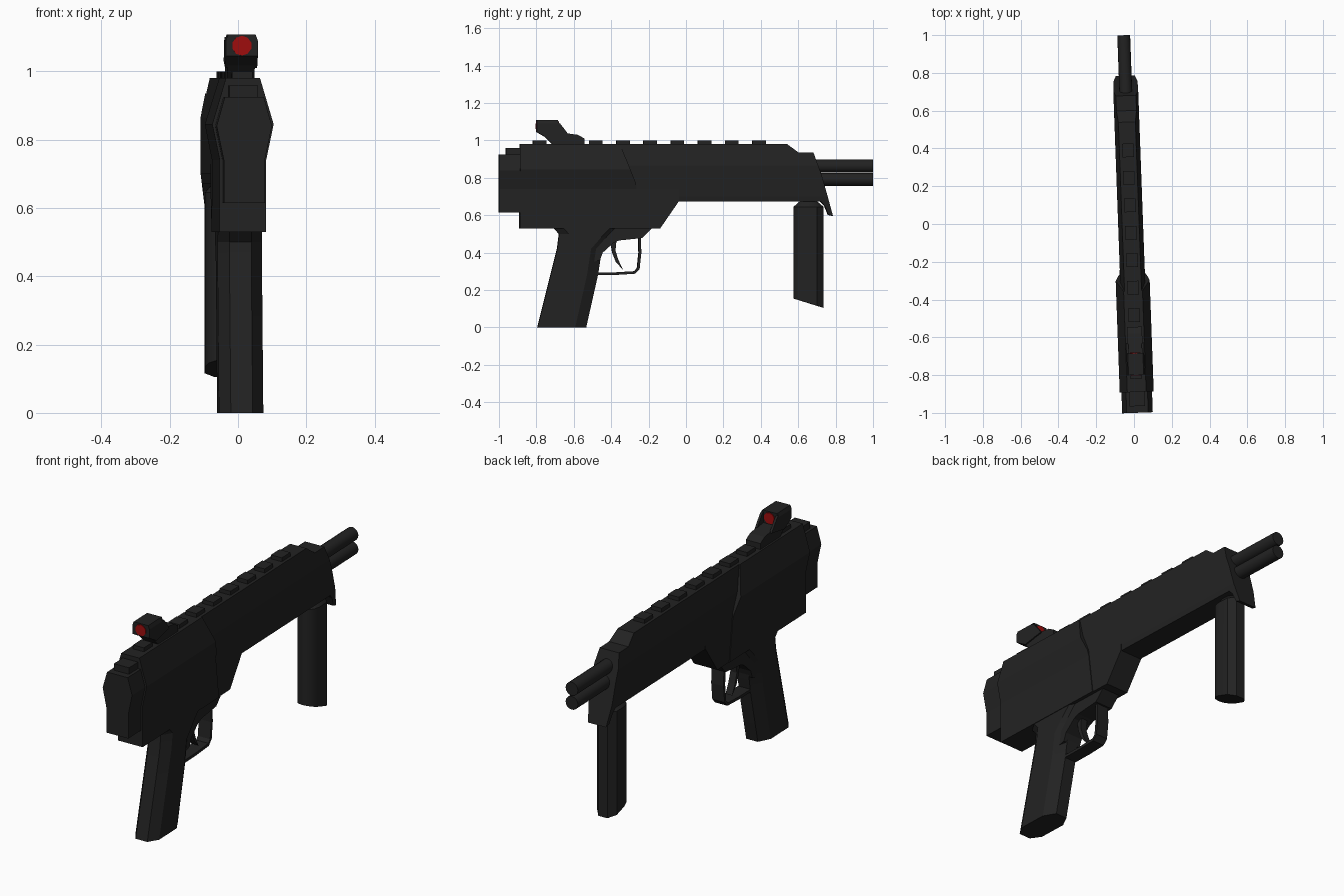
import bpy, bmesh, math
from mathutils import Matrix, Vector

if "Cube" in bpy.data.objects:
    bpy.data.objects.remove(bpy.data.objects["Cube"])

# The whole model is turned slightly about z and shifted
PLACE = Matrix.Translation((-0.018, 0, 0)) @ Matrix.Rotation(0.0365, 4, 'Z')


def material(name, rgb):
    m = bpy.data.materials.new(name)
    m.diffuse_color = (*rgb, 1)
    m.use_nodes = True
    m.node_tree.nodes["Principled BSDF"].inputs["Base Color"].default_value = m.diffuse_color
    return m


BLACK = material("matte_black", (0.016, 0.016, 0.016))
RED = material("lens_red", (0.35, 0.004, 0.004))


def finish(name, bm, mat=BLACK, angle=None):
    bmesh.ops.recalc_face_normals(bm, faces=bm.faces[:])
    bm.transform(PLACE)
    mesh = bpy.data.meshes.new(name)
    bm.to_mesh(mesh)
    bm.free()
    mesh.materials.append(mat)
    if angle:
        mesh.shade_smooth()
        mesh.set_sharp_from_angle(angle=math.radians(angle))
    obj = bpy.data.objects.new(name, mesh)
    bpy.context.collection.objects.link(obj)
    return obj


def half_width(table, z):
    """Piecewise linear half width at height z."""
    if z <= table[0][0]:
        return table[0][1]
    for (z0, w0), (z1, w1) in zip(table, table[1:]):
        if z <= z1:
            return w0 + (w1 - w0) * (z - z0) / (z1 - z0)
    return table[-1][1]


def slab(name, profile, width, x=0.0, angle=None):
    """Side profile (y, z) extruded in x; width is a number or (z, half width) table."""
    table = width if isinstance(width, list) else [(0, width)]
    bm = bmesh.new()
    left = [bm.verts.new((-1, y, z)) for y, z in profile]
    right = [bm.verts.new((1, y, z)) for y, z in profile]
    bm.faces.new(left)
    bm.faces.new(right[::-1])
    n = len(profile)
    for i in range(n):
        j = (i + 1) % n
        bm.faces.new((left[i], right[i], right[j], left[j]))
    for z, _ in table[1:-1]:
        bmesh.ops.bisect_plane(bm, geom=bm.verts[:] + bm.edges[:] + bm.faces[:],
                               plane_co=(0, 0, z), plane_no=(0, 0, 1), dist=1e-5)
    for v in bm.verts:
        v.co.x = x + v.co.x * half_width(table, v.co.z)
    return finish(name, bm, angle=angle)


def box(name, y0, y1, z0, z1, w):
    return slab(name, [(y0, z0), (y1, z0), (y1, z1), (y0, z1)], w)


def loft(name, rings, angle=None):
    """Skin over closed rings that all have the same number of points."""
    bm = bmesh.new()
    rows = [[bm.verts.new(p) for p in r] for r in rings]
    n = len(rows[0])
    for a, b in zip(rows, rows[1:]):
        for i in range(n):
            j = (i + 1) % n
            bm.faces.new((a[i], a[j], b[j], b[i]))
    bm.faces.new(rows[0][::-1])
    bm.faces.new(rows[-1])
    return finish(name, bm, angle=angle)


def rod(name, y0, y1, z, r, sides, mat=BLACK, angle=None):
    bm = bmesh.new()
    m = Matrix.Translation((0, (y0 + y1) / 2, z)) @ Matrix.Rotation(math.pi / 2, 4, 'X')
    bmesh.ops.create_cone(bm, cap_ends=True, segments=sides, radius1=r, radius2=r,
                          depth=y1 - y0, matrix=m)
    return finish(name, bm, mat, angle)


# Body: front housing with sloped nose and hanging lip
slab("front_housing",
     [(-0.40, 0.98), (0.54, 0.98), (0.60, 0.935), (0.68, 0.935), (0.725, 0.81),
      (0.785, 0.595), (0.76, 0.602), (0.74, 0.65), (0.72, 0.672), (-0.40, 0.672)],
     [(0.595, 0.05), (0.70, 0.064), (0.865, 0.066), (0.98, 0.045)])
# Lower receiver wedge
slab("lower_receiver", [(-0.32, 0.53), (-0.14, 0.53), (-0.04, 0.675), (-0.04, 0.74), (-0.32, 0.74)],
     0.0645)
# Wider rear shell
slab("rear_housing", [(-0.89, 0.53), (-0.89, 0.98), (-0.355, 0.98), (-0.27, 0.77), (-0.24, 0.53)],
     [(0.53, 0.068), (0.74, 0.068), (0.845, 0.09), (0.98, 0.05)])
# Stock end plate and latch
slab("end_plate", [(-1.0, 0.615), (-0.88, 0.615), (-0.88, 0.925), (-1.0, 0.925)],
     [(0.615, 0.06), (0.74, 0.06), (0.84, 0.081), (0.925, 0.057)])
box("end_latch", -0.965, -0.88, 0.90, 0.958, 0.042)

# Top rail teeth
for i in range(9):
    y = 0.39 - 0.1455 * i - (0.01 if i == 8 else 0)
    box(f"rail_tooth_{i + 1}", y - 0.036, y + 0.036, 0.97, 1.0, 0.03)

# Sight: base, hood, side cheeks and red lens
slab("sight_base", [(-0.71, 0.975), (-0.545, 0.975), (-0.545, 1.01), (-0.58, 1.03),
                    (-0.635, 1.037), (-0.69, 1.045), (-0.78, 1.045), (-0.735, 1.0)], 0.04)
slab("sight_hood", [(-0.80, 1.045), (-0.74, 1.01), (-0.685, 1.02), (-0.685, 1.108), (-0.80, 1.108)],
     [(1.0, 0.047), (1.09, 0.047), (1.108, 0.04)])
for side, x in (("left", -0.041), ("right", 0.041)):
    slab(f"sight_cheek_{side}", [(-0.69, 1.02), (-0.63, 1.03), (-0.64, 1.045), (-0.675, 1.09),
                                 (-0.69, 1.1)], 0.006, x)
rod("sight_lens", -0.803, -0.681, 1.075, 0.029, 10, RED)

# Twin barrels
for name, z in (("upper_barrel", 0.863), ("lower_barrel", 0.791)):
    rod(name, 0.66, 1.0, z, 0.034, 16, angle=40)

# Front grip: rounded back, flatter front, slanted base
def fore_ring(z, slope, s=1.0):
    pts = [(-0.025, 0.08), (-0.054, 0.045), (-0.055, -0.02), (-0.046, -0.052), (-0.026, -0.073),
           (0, -0.08)]
    pts += [(-x, y) for x, y in pts[-2::-1]]
    return [(x * s, 0.655 + y * s, z + slope * y * s) for x, y in pts]

loft("front_grip", [fore_ring(0.13, -0.31), fore_ring(0.645, 0), fore_ring(0.662, 0, 0.75),
                    fore_ring(0.68, 0, 0.5)], angle=35)

# Pistol grip: chamfered section, lofted upward
def grip_ring(z, y0, y1, w=0.065):
    pts = [(0.032, y0), (w, y0 + 0.05), (w, y1 - 0.06), (0.032, y1)]
    return [(x, y, z) for x, y in pts] + [(-x, y, z) for x, y in pts[::-1]]

loft("pistol_grip", [grip_ring(0.0, -0.795, -0.535), grip_ring(0.28, -0.725, -0.472),
                     grip_ring(0.42, -0.69, -0.45), grip_ring(0.50, -0.68, -0.38),
                     grip_ring(0.54, -0.715, -0.34)], angle=25)
slab("trigger_housing", [(-0.50, 0.35), (-0.462, 0.36), (-0.447, 0.40), (-0.39, 0.452), (-0.36, 0.465),
                         (-0.235, 0.478), (-0.18, 0.535), (-0.50, 0.54)], 0.05)

# Trigger guard strip: offset of a centre line
def strip(name, path, t, w):
    pts = [Vector(p) for p in path]
    outer, inner = [], []
    for i, p in enumerate(pts):
        d = (pts[min(i + 1, len(pts) - 1)] - pts[max(i - 1, 0)]).normalized()
        nrm = Vector((-d.y, d.x)) * t / 2
        outer.append(tuple(p + nrm))
        inner.append(tuple(p - nrm))
    return slab(name, outer + inner[::-1], w)

strip("trigger_guard", [(-0.48, 0.287), (-0.37, 0.288), (-0.275, 0.294), (-0.256, 0.315),
                        (-0.247, 0.40), (-0.25, 0.485)], 0.014, 0.034)
# Trigger
slab("trigger", [(-0.405, 0.46), (-0.395, 0.40), (-0.375, 0.35), (-0.338, 0.31),
                 (-0.362, 0.36), (-0.378, 0.41), (-0.372, 0.47)], 0.018)
